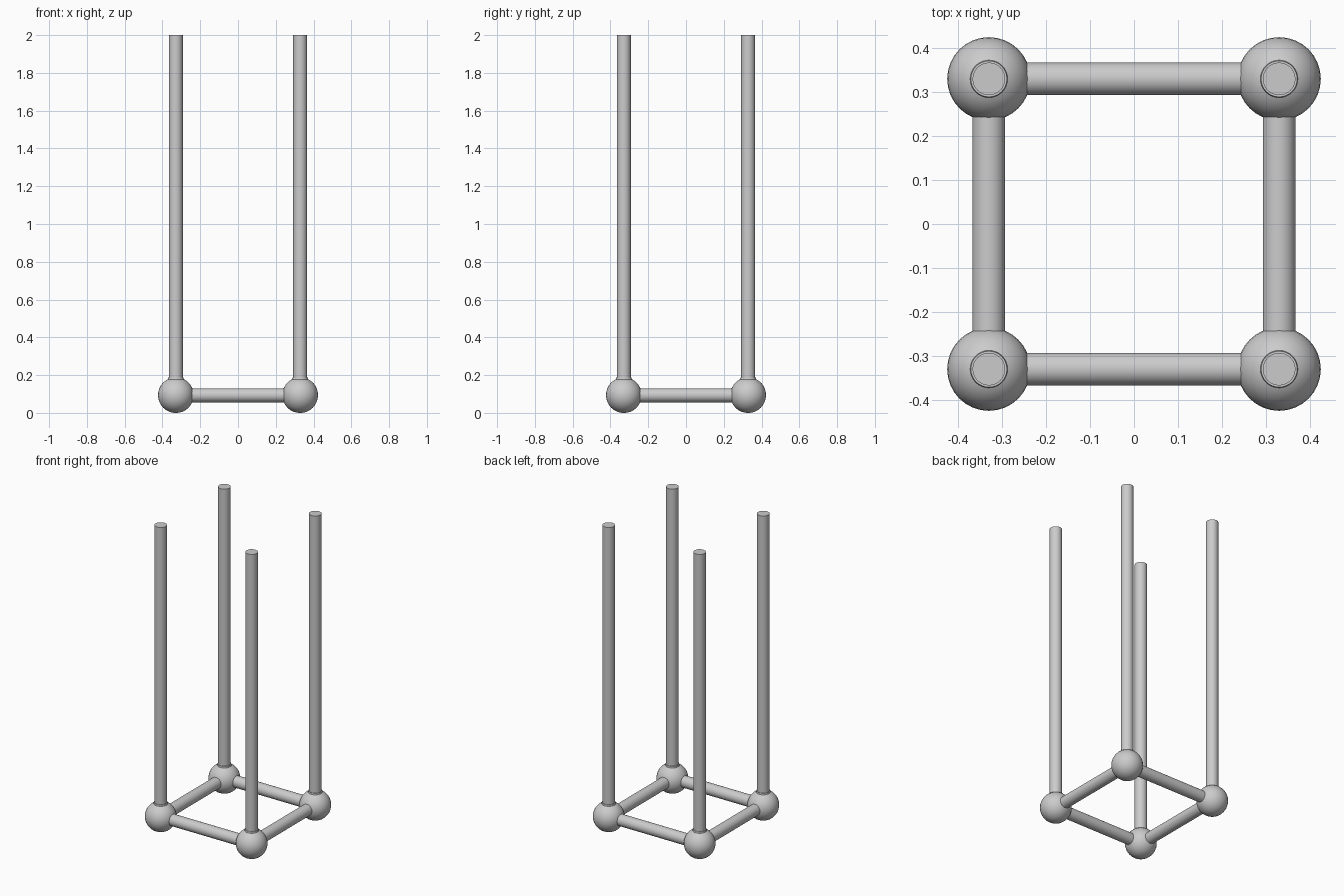
import bpy, math
from mathutils import Vector

if "Cube" in bpy.data.objects:
    bpy.data.objects.remove(bpy.data.objects["Cube"])

C = 0.329    # corner offset
Z = 0.094    # joint height
R = 0.0945   # joint ball radius
ROD = 0.037  # tube radius

grey = bpy.data.materials.new("light grey metal")
grey.diffuse_color = (0.6, 0.6, 0.6, 1)
grey.use_nodes = True
grey.node_tree.nodes["Principled BSDF"].inputs["Base Color"].default_value = grey.diffuse_color


def finish(obj, name):
    obj.name = name
    obj.data.materials.append(grey)
    bpy.ops.object.shade_smooth_by_angle(angle=math.radians(40))


def tube(name, a, b, r=ROD, r2=None):
    a, b = Vector(a), Vector(b)
    d = b - a
    bpy.ops.mesh.primitive_cone_add(vertices=32, radius1=r, radius2=r if r2 is None else r2,
                                    depth=d.length, location=(a + b) / 2,
                                    rotation=d.to_track_quat('Z', 'Y').to_euler())
    finish(bpy.context.object, name)


corners = [(-C, -C), (C, -C), (C, C), (-C, C)]
labels = ["front_left", "front_right", "back_right", "back_left"]
sides = ["front", "right", "back", "left"]

for i, (x, y) in enumerate(corners):
    # ball joint at each corner
    bpy.ops.mesh.primitive_uv_sphere_add(segments=32, ring_count=16, radius=R, location=(x, y, Z))
    finish(bpy.context.object, labels[i] + "_ball_joint")
    # socket collar and upright post
    tube(labels[i] + "_collar", (x, y, Z + 0.075), (x, y, Z + 0.093), 0.044, 0.041)
    tube(labels[i] + "_post", (x, y, Z), (x, y, 2.0))
    # horizontal rail to the next corner
    nx, ny = corners[(i + 1) % 4]
    tube(sides[i] + "_rail", (x, y, Z - 0.001), (nx, ny, Z - 0.001))
